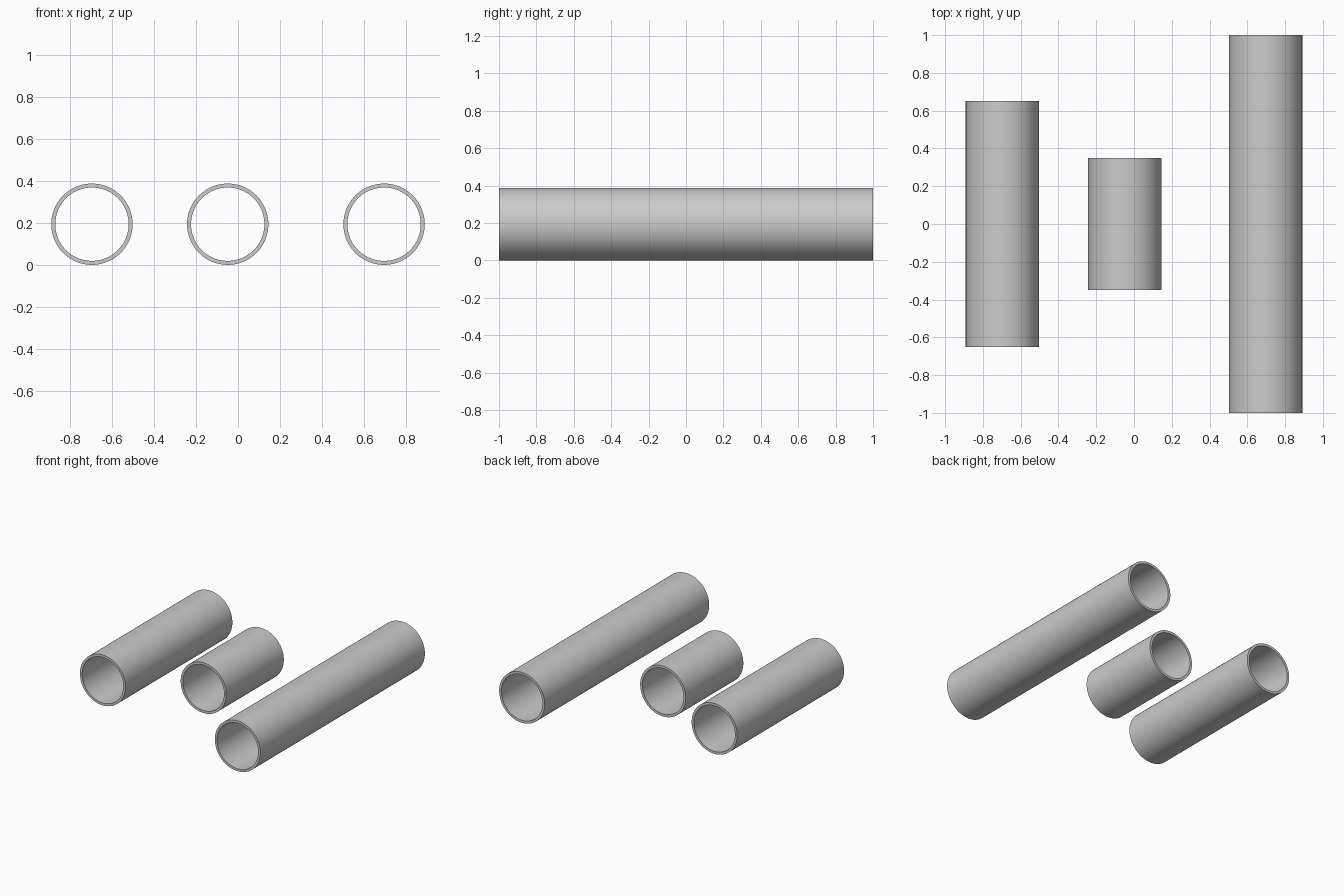
import bpy, bmesh, math

if "Cube" in bpy.data.objects:
    bpy.data.objects.remove(bpy.data.objects["Cube"])

R_OUT, R_IN, SIDES = 0.194, 0.175, 96


def tube(name, x, length):
    # Hollow pipe along y, closed by flat rings at both ends
    bm = bmesh.new()
    h = length / 2
    profile = [(R_OUT, -h), (R_OUT, h), (R_IN, h), (R_IN, -h)]
    rings = []
    for r, y in profile:
        rings.append([bm.verts.new((r * math.cos(2 * math.pi * i / SIDES), y,
                                    r * math.sin(2 * math.pi * i / SIDES)))
                      for i in range(SIDES)])
    for k in range(4):
        a, b = rings[k], rings[(k + 1) % 4]
        for i in range(SIDES):
            j = (i + 1) % SIDES
            bm.faces.new((a[i], b[i], b[j], a[j]))
    bmesh.ops.recalc_face_normals(bm, faces=bm.faces)
    mesh = bpy.data.meshes.new(name)
    bm.to_mesh(mesh)
    bm.free()
    ob = bpy.data.objects.new(name, mesh)
    ob.location = (x, 0, R_OUT)
    bpy.context.collection.objects.link(ob)
    bpy.ops.object.select_all(action='DESELECT')
    ob.select_set(True)
    bpy.context.view_layer.objects.active = ob
    bpy.ops.object.shade_smooth_by_angle(angle=math.radians(30))


# Three pipes of different lengths
tube("medium_pipe", -0.697, 1.3)
tube("short_pipe", -0.049, 0.7)
tube("long_pipe", 0.697, 2.0)
